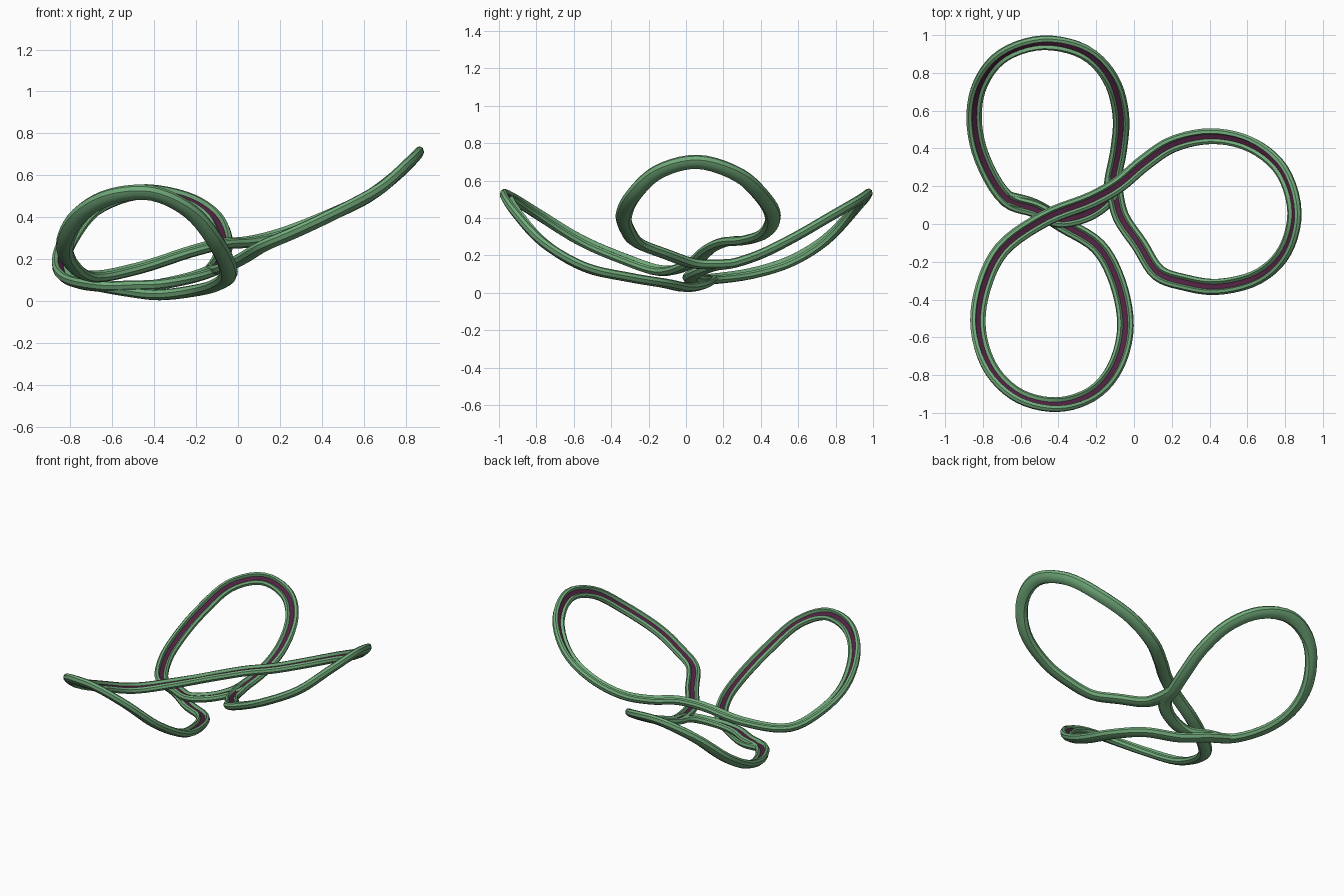
import bpy, bmesh
from mathutils import Vector

if "Cube" in bpy.data.objects:
    bpy.data.objects.remove(bpy.data.objects["Cube"])

def material(name, col):
    m = bpy.data.materials.new(name)
    m.diffuse_color = (*col, 1)
    m.use_nodes = True
    m.node_tree.nodes["Principled BSDF"].inputs["Base Color"].default_value = m.diffuse_color
    return m

GREEN = material("green_shell", (0.17, 0.41, 0.20))
PURPLE = material("purple_channel", (0.085, 0.016, 0.055))

# Channel cross-section (across, up); the edge between points 5 and 6 is the groove floor
HALF = [(0.014, -0.028), (0.034, -0.019), (0.044, 0.0), (0.038, 0.016), (0.023, 0.022), (0.013, 0.006)]
PROFILE = HALF + [(-u, v) for u, v in reversed(HALF)]
BOWL_CENTRE = Vector((-0.15, 0, 1.7))      # groove opens towards this point

def smooth_path(pts, closed, steps=5):
    """Centripetal spline through the points."""
    p = [Vector(q) for q in pts]
    n = len(p)
    if closed:
        get = lambda i: p[i % n]
    else:
        ext = [p[0] * 2 - p[1]] + p + [p[-1] * 2 - p[-2]]
        get = lambda i: ext[i + 1]
    out = []
    for i in range(n if closed else n - 1):
        a, b, c, d = (get(i + k) for k in (-1, 0, 1, 2))
        t1 = (b - a).length ** 0.5
        t2 = t1 + (c - b).length ** 0.5
        t3 = t2 + (d - c).length ** 0.5
        for s in range(steps):
            t = t1 + (t2 - t1) * s / steps
            a1 = a.lerp(b, t / t1)
            a2 = b.lerp(c, (t - t1) / (t2 - t1))
            a3 = c.lerp(d, (t - t2) / (t3 - t2))
            b1 = a1.lerp(a2, t / t2)
            b2 = a2.lerp(a3, (t - t1) / (t3 - t1))
            out.append(b1.lerp(b2, (t - t1) / (t2 - t1)))
    if not closed:
        out.append(p[-1])
    return out

def sweep(name, pts, closed):
    path = smooth_path(pts, closed)
    n, m = len(path), len(PROFILE)
    bm = bmesh.new()
    rings = []
    for i, c in enumerate(path):
        if closed:
            t = path[(i + 1) % n] - path[i - 1]
        else:
            t = path[min(i + 1, n - 1)] - path[max(i - 1, 0)]
        side = t.cross(BOWL_CENTRE - c).normalized()
        up = side.cross(t).normalized()
        rings.append([bm.verts.new(c + side * u + up * v) for u, v in PROFILE])
    for i in range(n if closed else n - 1):
        a, b = rings[i], rings[(i + 1) % n]
        for j in range(m):
            k = (j + 1) % m
            f = bm.faces.new((a[j], a[k], b[k], b[j]))
            f.material_index = 1 if j == 5 else 0
    if not closed:
        bm.faces.new(rings[0])
        bm.faces.new(rings[-1])
    bmesh.ops.recalc_face_normals(bm, faces=bm.faces)
    me = bpy.data.meshes.new(name)
    bm.to_mesh(me)
    bm.free()
    me.materials.append(GREEN)
    me.materials.append(PURPLE)
    ob = bpy.data.objects.new(name, me)
    bpy.context.collection.objects.link(ob)
    bpy.context.view_layer.objects.active = ob
    ob.select_set(True)
    bpy.ops.object.shade_smooth_by_angle(angle=0.6)
    ob.select_set(False)

# Closed back petal
sweep("back_petal", [
    (-0.11, 0.25, 0.16), (-0.08, 0.4, 0.21), (-0.07, 0.58, 0.30), (-0.125, 0.77, 0.41),
    (-0.26, 0.91, 0.49), (-0.48, 0.96, 0.52), (-0.69, 0.895, 0.44), (-0.815, 0.74, 0.28),
    (-0.847, 0.56, 0.17), (-0.805, 0.35, 0.105), (-0.67, 0.13, 0.075), (-0.53, 0.08, 0.075),
    (-0.40, 0.025, 0.08), (-0.24, 0.06, 0.11), (-0.13, 0.15, 0.145)], True)

# Strand from the back petal through the front petal, crossing over to the right petal and back
sweep("front_and_right_petals", [
    (-0.67, 0.13, 0.075), (-0.53, 0.09, 0.05), (-0.38, 0.0, 0.033), (-0.19, -0.12, 0.055),
    (-0.09, -0.30, 0.085), (-0.045, -0.54, 0.14), (-0.10, -0.76, 0.27), (-0.23, -0.905, 0.43),
    (-0.41, -0.957, 0.515), (-0.60, -0.915, 0.50), (-0.75, -0.78, 0.415), (-0.825, -0.56, 0.28),
    (-0.80, -0.34, 0.185), (-0.70, -0.135, 0.12), (-0.47, 0.03, 0.16), (-0.22, 0.13, 0.24),
    (-0.08, 0.21, 0.275), (0.05, 0.32, 0.285), (0.20, 0.42, 0.32), (0.41, 0.465, 0.40),
    (0.62, 0.42, 0.50), (0.785, 0.28, 0.63), (0.85, 0.06, 0.70), (0.80, -0.14, 0.65),
    (0.665, -0.275, 0.53), (0.44, -0.333, 0.41), (0.27, -0.31, 0.33), (0.13, -0.26, 0.27),
    (0.03, -0.11, 0.21), (-0.07, 0.04, 0.16), (-0.10, 0.16, 0.155), (-0.11, 0.25, 0.16)], False)
